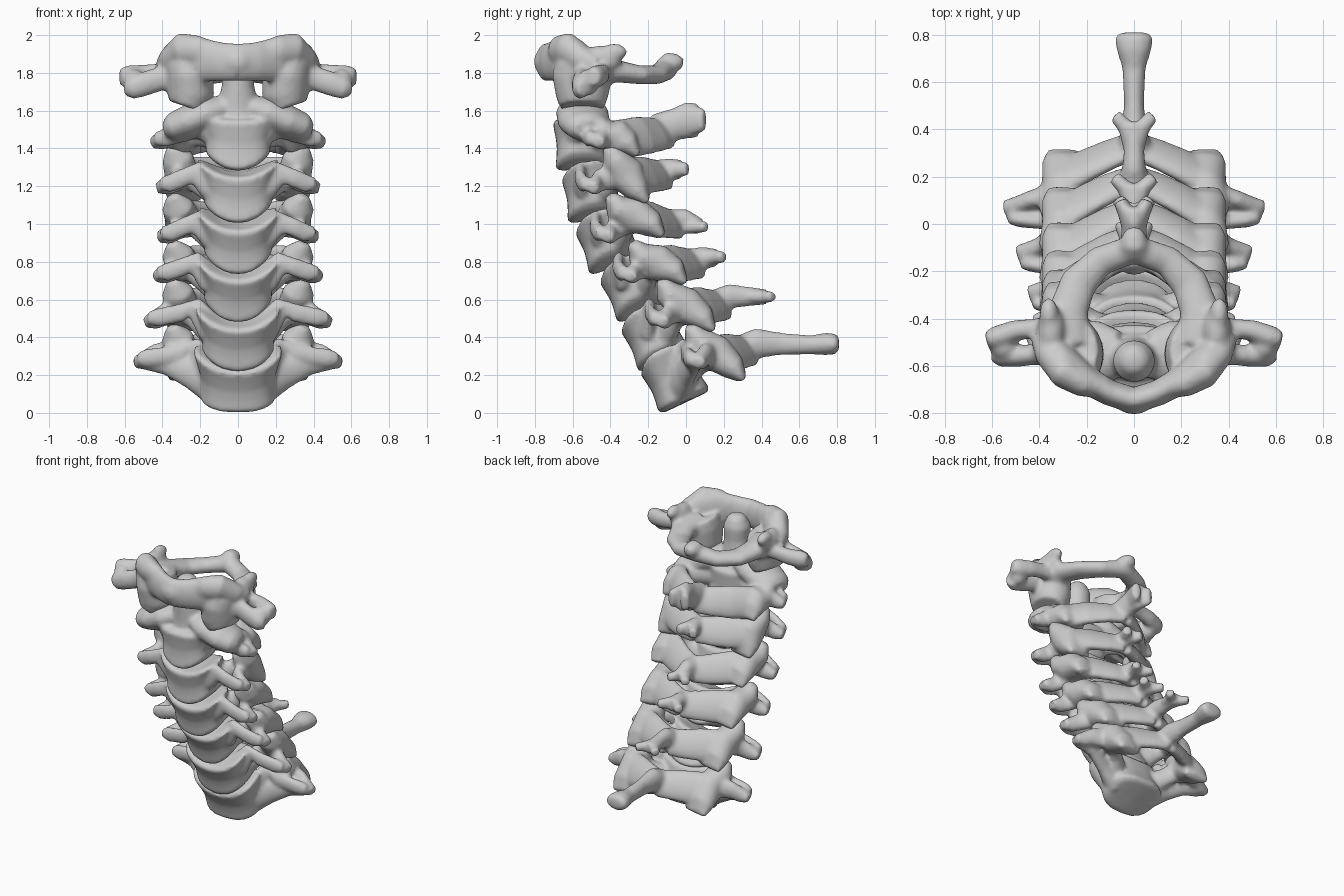
import bpy, bmesh, math
from mathutils import Vector

SIDES = 20


def skin(bm, rings):
    """Skin closed loops of points into a capped solid."""
    vr = [[bm.verts.new(p) for p in r] for r in rings]
    n = len(vr[0])
    for a, b in zip(vr, vr[1:]):
        for i in range(n):
            j = (i + 1) % n
            bm.faces.new((a[i], a[j], b[j], b[i]))
    bm.faces.new(vr[0][::-1])
    bm.faces.new(vr[-1])


def tube(bm, pts, up=(0, 0, 1), mirror=True):
    """Elliptical tube; pts are (x, y, z, half size along up, half size across)."""
    for s in ((1, -1) if mirror else (1,)):
        ps = [Vector((p[0] * s, p[1], p[2])) for p in pts]
        rings = []
        for i, p in enumerate(ps):
            t = (ps[min(i + 1, len(ps) - 1)] - ps[max(i - 1, 0)]).normalized()
            side = t.cross(Vector(up)).normalized()
            u = side.cross(t)
            rings.append([p + u * pts[i][3] * math.sin(k * math.tau / SIDES)
                          + side * pts[i][4] * math.cos(k * math.tau / SIDES)
                          for k in range(SIDES)])
        skin(bm, rings)


def blob(bm, loc, r, mirror=True):
    """Ellipsoid, optionally on both sides."""
    for s in ((1, -1) if mirror else (1,)):
        res = bmesh.ops.create_uvsphere(bm, u_segments=18, v_segments=12, radius=1)
        for v in res['verts']:
            v.co = Vector((v.co.x * r[0] + loc[0] * s, v.co.y * r[1] + loc[1], v.co.z * r[2] + loc[2]))


def body(bm, fy, fz, tilt, w, d, h, k_low, k_top):
    """Waisted block with saddle-shaped ends; (fy, fz) is its lower front lip."""
    c, s = math.cos(tilt), math.sin(tilt)
    rings = []
    for sc, t in ((.02, 0), (.5, 0), (.85, 0), (1, .06), (.93, .3), (.9, .5), (.95, .75),
                  (1, .93), (.88, 1), (.5, 1), (.02, 1)):
        ring = []
        for i in range(32):
            a = i * math.tau / 32
            ca, sa = math.cos(a), math.sin(a)
            x = sc * w * (1 + .2 * (t - .5)) * math.copysign(abs(ca) ** .8, ca)
            y = sc * d * math.copysign(abs(sa) ** .75, sa)
            bend = (k_low * (1 - t) + k_top * t) * (x / w) ** 2
            q = t * h + bend
            yy = d + y
            ring.append((x, fy + yy * c - q * s, fz + yy * s + q * c))
        rings.append(ring)
    skin(bm, rings)


def finish(bm, name):
    """Fuse the overlapping solids into one smooth bone."""
    bmesh.ops.recalc_face_normals(bm, faces=bm.faces)
    me = bpy.data.meshes.new(name)
    bm.to_mesh(me)
    bm.free()
    ob = bpy.data.objects.new(name, me)
    bpy.context.collection.objects.link(ob)
    m = ob.modifiers.new("fuse", 'REMESH')
    m.mode, m.voxel_size, m.use_smooth_shade = 'VOXEL', .0125, True
    m = ob.modifiers.new("soften", 'SMOOTH')
    m.factor, m.iterations = .5, 8


def processes(bm, yb, zb, top, bot, tip, root, spine, fork, px=.3):
    """Pedicles, articular pillars, transverse bars, laminae and spinous process."""
    (ty, tz), (by, bz) = top, bot
    my, mz = (ty + by) / 2, (tz + bz) / 2
    # articular pillars, pointed at the outer top
    tube(bm, [(px + .05, ty - .02, tz + .04, .03, .035), (px + .02, ty + .01, tz - .02, .07, .085),
              (px, my - .01, mz, .1, .09), (px - .01, by - .03, bz + .02, .07, .1),
              (px - .02, by + .02, bz - .04, .025, .09)], up=(0, .6, .8))
    # pedicles
    tube(bm, [(.13, yb + .05, zb + .03, .08, .06), (.22, (yb + my) / 2 + .02, (zb + mz) / 2 + .02, .065, .045),
              (px, my, mz, .08, .06)])
    # transverse processes: front and back bars around a small opening
    x, y, z = tip
    tube(bm, [(.14, yb - .05, zb + .05, .08, .05), (.23, y - .06, z + .07, .06, .03),
              (.3, y - .06, z + .04, .05, .03), (x - .06, y - .045, z + .015, .05, .03),
              (x - .01, y - .03, z + .01, .035, .03)])
    tube(bm, [(px, my - .02, mz, .08, .05), (x - .1, y + .04, z + .03, .06, .04),
              (x - .04, y + .015, z, .05, .04), (x + .01, y + .005, z - .01, .03, .035)])
    # laminae: sloping overlapping plates
    ry, rz = root
    tube(bm, [(px, my + .03, mz - .01, .11, .06), (.2, my * .4 + ry * .6, mz * .5 + rz * .5, .11, .045),
              (.1, my * .1 + ry * .9, mz * .2 + rz * .8, .1, .042), (0, ry + .02, rz, .09, .045)],
         up=(0, -.55, .83))
    # spinous process, broad at the root and notched at the tip
    tube(bm, [(0, ry - .02, rz, .08, .08)] + [(0, *p) for p in spine], mirror=False)
    if fork:
        sy, sz, a, b = spine[-1]
        tube(bm, [(.01, sy - .09, sz, a * .9, .04), (.035, sy - .02, sz, a * .9, .035),
                  (fork, sy + .03, sz, a * .7, .03)])


# C1: ring-shaped first vertebra
bm = bmesh.new()
tube(bm, [(0, -.745, 1.855, .1, .055), (.1, -.715, 1.86, .105, .055), (.2, -.66, 1.87, .12, .06),
          (.3, -.58, 1.86, .12, .07), (.36, -.52, 1.83, .09, .07)])
blob(bm, (0, -.755, 1.86), (.08, .05, .07), False)
# side masses, hollowed towards the inner top, sloping under
tube(bm, [(.27, -.55, 1.62, .12, .1), (.25, -.55, 1.68, .14, .125), (.255, -.55, 1.78, .16, .125),
          (.27, -.54, 1.85, .15, .12)], up=(0, 1, 0))
tube(bm, [(.13, -.69, 1.89, .07, .05), (.22, -.67, 1.92, .08, .06), (.29, -.63, 1.93, .085, .07),
          (.36, -.55, 1.87, .07, .06), (.39, -.47, 1.84, .05, .05)])
blob(bm, (.35, -.45, 1.87), (.06, .11, .075))
blob(bm, (.36, -.38, 1.91), (.04, .07, .045))
# back arch
tube(bm, [(.27, -.5, 1.8, .09, .1), (.28, -.37, 1.81, .06, .085), (.235, -.25, 1.79, .05, .08),
          (.14, -.155, 1.79, .05, .065), (0, -.105, 1.82, .06, .06)])
tube(bm, [(0, -.13, 1.82, .05, .08), (0, -.08, 1.85, .065, .06), (0, -.045, 1.855, .045, .05),
          (0, -.015, 1.85, .025, .03)], mirror=False)
# side processes
tube(bm, [(.3, -.56, 1.79, .09, .06), (.41, -.55, 1.77, .065, .045), (.5, -.56, 1.74, .065, .045),
          (.56, -.56, 1.72, .06, .045), (.59, -.54, 1.72, .045, .04)])
tube(bm, [(.3, -.44, 1.82, .07, .06), (.42, -.44, 1.8, .05, .04), (.5, -.45, 1.79, .055, .045),
          (.58, -.48, 1.78, .06, .05), (.625, -.49, 1.78, .045, .035)])
blob(bm, (.55, -.52, 1.75), (.06, .06, .07))
finish(bm, "vertebra_1_ring")

# C2: second vertebra with its upright peg and sloping shoulders
bm = bmesh.new()
body(bm, -.69, 1.28, .06, .19, .14, .27, .1, .02)
tube(bm, [(0, -.55, 1.5, .12, .16), (0, -.57, 1.62, .09, .11), (0, -.58, 1.74, .085, .085),
          (0, -.58, 1.84, .09, .09), (0, -.57, 1.9, .06, .06), (0, -.57, 1.92, .03, .03)],
     up=(0, 1, 0), mirror=False)
tube(bm, [(.06, -.55, 1.62, .06, .1), (.15, -.55, 1.59, .09, .14), (.26, -.54, 1.54, .09, .14),
          (.34, -.52, 1.51, .08, .12), (.38, -.51, 1.5, .05, .08)])
processes(bm, -.55, 1.45, (-.45, 1.51), (-.28, 1.41), (.45, -.47, 1.44), (-.13, 1.48),
          [(-.14, 1.5, .09, .07), (-.05, 1.53, .085, .055), (.02, 1.55, .1, .05), (.07, 1.55, .085, .05)], .06)
finish(bm, "vertebra_2_peg")

# C3 to C7: lip point, tilt, half width, low bend, pillar top, pillar bottom, transverse tip, root, spine, fork
COLUMN = [
    (3, -.625, 1.0, .15, .2, .1, (-.39, 1.37), (-.23, 1.16), (.42, -.5, 1.2), (-.14, 1.26),
     [(-.08, 1.29, .06, .05), (-.02, 1.29, .05, .045)], .06),
    (4, -.51, .725, .33, .2, .1, (-.38, 1.11), (-.15, .98), (.415, -.42, .94), (-.08, 1.0),
     [(0, 1.02, .06, .05), (.08, .985, .04, .045)], .07),
    (5, -.36, .47, .42, .2, .1, (-.26, .86), (-.03, .73), (.435, -.3, .73), (.03, .79),
     [(.1, .82, .06, .05), (.17, .825, .045, .045)], .085),
    (6, -.25, .21, .41, .21, .08, (-.11, .66), (.12, .48), (.485, -.13, .49), (.17, .57),
     [(.24, .62, .065, .05), (.35, .615, .05, .04), (.43, .615, .04, .045)], .08),
    (7, -.14, -.01, .44, .22, .02, (.04, .42), (.28, .22), (.54, .06, .275), (.31, .33),
     [(.38, .37, .08, .06), (.5, .365, .06, .042), (.66, .36, .05, .05), (.74, .365, .06, .075),
      (.79, .365, .055, .08), (.81, .365, .035, .06)], 0),
]
for n, fy, fz, tilt, w, k, top, bot, tip, root, spine, fork in COLUMN:
    bm = bmesh.new()
    body(bm, fy, fz, tilt, w, .15, .25, k, .07)
    c, s = math.cos(tilt), math.sin(tilt)
    yb, zb = fy + .15 * c - .13 * s, fz + .15 * s + .13 * c
    processes(bm, yb, zb, top, bot, tip, root, spine, fork)
    if n == 7:
        # broad flare from the body out to the wide lower transverse process
        tube(bm, [(.12, -.04, .16, .12, .08), (.25, 0, .22, .09, .05), (.38, .04, .26, .06, .04),
                  (.5, .05, .275, .045, .04)])
    finish(bm, "vertebra_%d" % n)
